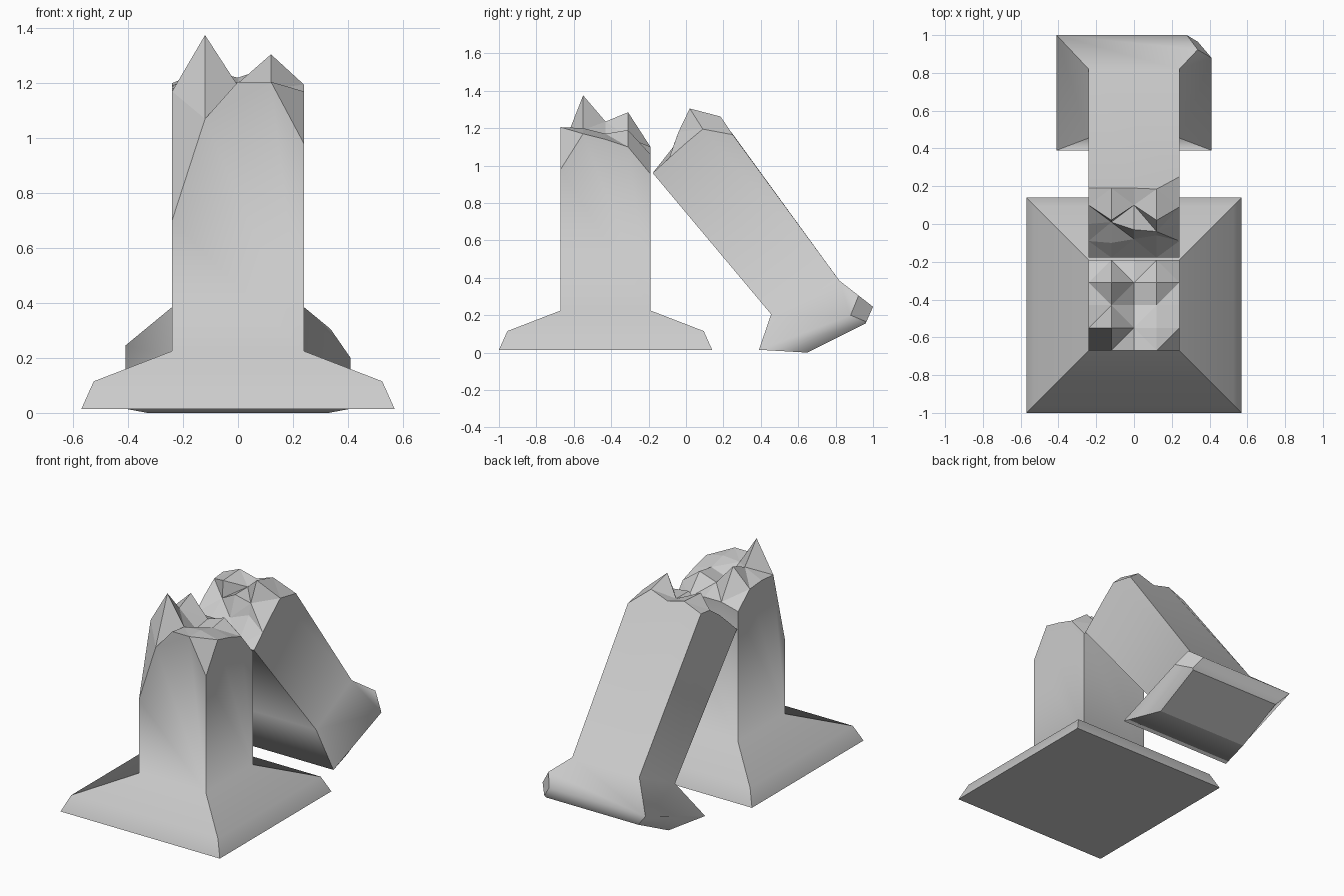
import bpy, bmesh
from mathutils import Vector

if "Cube" in bpy.data.objects:
    bpy.data.objects.remove(bpy.data.objects["Cube"])

XS = (-0.24, -0.12, 0.0, 0.12, 0.24)


def build_piece(name, rings, rows, chip=None):
    """rings: (half width, front (y, z), back (y, z)) from the capped end upward.
    rows: broken surface, front to back, each with five (y, z) points."""
    bm = bmesh.new()
    sharp = []
    loops = []
    for w, (fy, fz), (by, bz) in rings:
        loops.append([bm.verts.new(p) for p in
                      ((-w, fy, fz), (w, fy, fz), (w, by, bz), (-w, by, bz))])
    grid = [[bm.verts.new((x, y, z)) for x, (y, z) in zip(XS, row)] for row in rows]

    # capped end and flared sides
    bm.faces.new(loops[0][::-1])
    sharp += [(loops[0][i], loops[0][(i + 1) % 4]) for i in range(4)]
    for a, b in zip(loops, loops[1:]):
        for i in range(4):
            j = (i + 1) % 4
            bm.faces.new((a[i], a[j], b[j], b[i])).smooth = True
            sharp.append((a[i], b[i]))

    # shaft sides reaching up to the broken edge
    sides = [grid[0], [r[-1] for r in grid], grid[-1][::-1], [r[0] for r in grid][::-1]]
    last = loops[-1]
    for i, edge in enumerate(sides):
        bm.faces.new([last[i], last[(i + 1) % 4]] + edge[::-1]).smooth = True
        sharp.append((last[i], edge[0]))
        sharp += list(zip(edge, edge[1:]))

    # jagged broken surface
    for j in range(4):
        for i in range(4):
            a, b = grid[j][i], grid[j][i + 1]
            d, c = grid[j + 1][i], grid[j + 1][i + 1]
            if (i + j) % 2:
                tris = ((a, b, c), (a, c, d))
            else:
                tris = ((a, b, d), (b, c, d))
            for t in tris:
                bm.faces.new(t)
            
    for e in bm.edges:
        if not any(f.smooth for f in e.link_faces):
            e.smooth = False
    for a, b in sharp:
        bm.edges.get((a, b)).smooth = False

    # chipped corner
    if chip:
        p, q, r = (Vector(v) for v in chip)
        n = (q - p).cross(r - p).normalized()
        if n.dot(Vector((0.41, 1.0, 0.245)) - p) < 0:
            n.negate()
        cut = bmesh.ops.bisect_plane(bm, geom=bm.verts[:] + bm.edges[:] + bm.faces[:],
                                     plane_co=p, plane_no=n, clear_outer=True)
        edges = [e for e in cut["geom_cut"] if isinstance(e, bmesh.types.BMEdge)]
        for f in bmesh.ops.edgenet_fill(bm, edges=edges)["faces"]:
            f.smooth = False
        for e in edges:
            e.smooth = False

    bmesh.ops.recalc_face_normals(bm, faces=bm.faces[:])
    mesh = bpy.data.meshes.new(name)
    bm.to_mesh(mesh)
    bm.free()
    obj = bpy.data.objects.new(name, mesh)
    bpy.context.collection.objects.link(obj)
    return obj


# standing half: square plinth and shaft
CY = -0.43
plinth = [(w, (CY - w, z), (CY + w, z))
          for w, z in ((0.57, 0.015), (0.525, 0.115), (0.24, 0.225))]
heights = ((0.70, 1.07, 1.205, 1.205, 0.98),
           (1.17, 1.375, 1.19, 1.20, 1.17),
           (1.18, 1.235, 1.13, 1.17, 1.14),
           (1.17, 1.285, 1.15, 1.19, 1.10),
           (1.07, 1.10, 1.10, 1.06, 0.955))
build_piece("standing_pillar", plinth,
            [[(CY + y, z) for z in row] for y, row in zip(XS, heights)])

# fallen half: flared capital on the ground, shaft leaning forward
capital = [(0.33, (0.65, 0.0), (0.96, 0.155)),
           (0.41, (0.39, 0.015), (1.0, 0.245)),
           (0.24, (0.455, 0.205), (0.82, 0.385))]
broken = [[(-0.178, 0.96)] * 5,
          [(-0.09, 1.04), (-0.10, 1.05), (-0.08, 1.07), (-0.06, 1.11), (-0.09, 1.04)],
          [(0.0, 1.12), (0.01, 1.13), (-0.03, 1.20), (-0.04, 1.18), (0.0, 1.12)],
          [(0.10, 1.19), (0.02, 1.24), (0.10, 1.20), (0.02, 1.305), (0.09, 1.195)],
          [(0.19, 1.20), (0.19, 1.25), (0.19, 1.22), (0.185, 1.262), (0.25, 1.165)]]
build_piece("fallen_pillar", capital, broken,
            chip=((0.34, 0.92, 0.305), (0.41, 0.88, 0.20), (0.28, 1.0, 0.245)))
